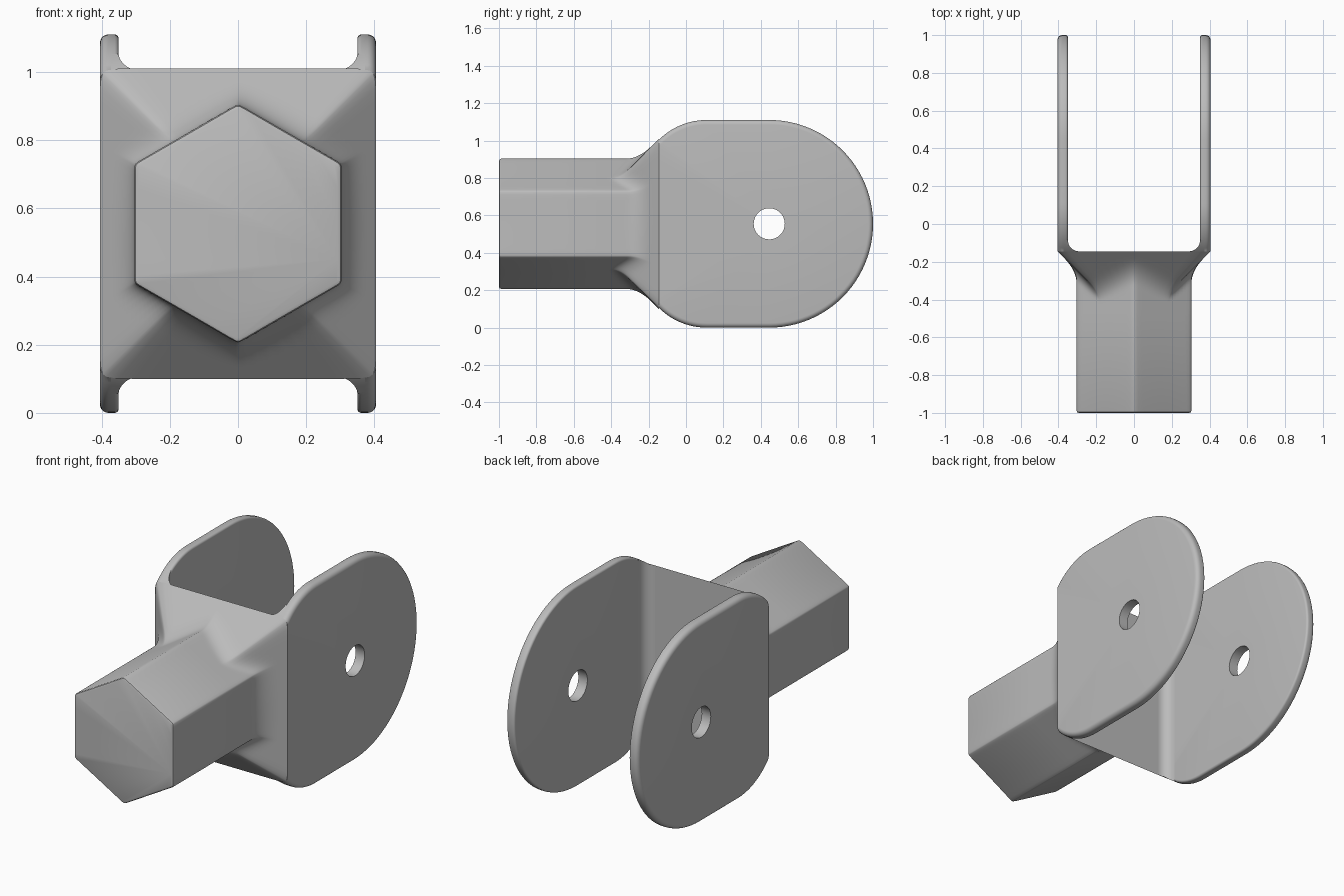
import bpy, bmesh, math

if "Cube" in bpy.data.objects:
    bpy.data.objects.remove(bpy.data.objects["Cube"])

CZ = 0.555          # height of the centre axis
F = -0.145          # back plane of the web, front edge of the plates
ARC_Y, ARC_Z, ARC_R = 0.11, 0.195, 0.36   # plate corner arc (z measured from the axis)
PIN_Y, END_R, HOLE_R = 0.445, 0.555, 0.083

grey = bpy.data.materials.new("grey_metal")
grey.diffuse_color = (0.5, 0.5, 0.5, 1)
grey.use_nodes = True
grey.node_tree.nodes["Principled BSDF"].inputs["Base Color"].default_value = grey.diffuse_color


def loft(name, rings, closed=False):
    """Skin a list of equal-length rings; closed joins the last ring to the first."""
    bm = bmesh.new()
    vs = [[bm.verts.new(p) for p in r] for r in rings]
    n = len(vs[0])
    pairs = list(zip(vs, vs[1:] + vs[:1])) if closed else list(zip(vs, vs[1:]))
    for a, b in pairs:
        for i in range(n):
            j = (i + 1) % n
            bm.faces.new((a[i], a[j], b[j], b[i]))
    if not closed:
        bm.faces.new(vs[0])
        bm.faces.new(vs[-1])
    bmesh.ops.remove_doubles(bm, verts=bm.verts, dist=1e-5)
    bmesh.ops.recalc_face_normals(bm, faces=bm.faces)
    me = bpy.data.meshes.new(name)
    bm.to_mesh(me)
    bm.free()
    me.materials.append(grey)
    ob = bpy.data.objects.new(name, me)
    bpy.context.collection.objects.link(ob)
    bpy.ops.object.select_all(action='DESELECT')
    ob.select_set(True)
    bpy.context.view_layer.objects.active = ob
    bpy.ops.object.shade_smooth_by_angle(angle=math.radians(35))
    return ob


# --- Hexagonal shank blending into the 45-degree tapered web ---
def soft_polygon(theta, sides, p):
    """Polar radius of a convex polygon with slightly rounded corners."""
    s = 0.0
    for ang, dist in sides:
        c = math.cos(theta - ang) / dist
        if c > 0:
            s += (c * 0.3) ** p
    return 0.3 / s ** (1 / p)


HEX = [(math.radians(60 * i), 0.304) for i in range(6)]


def section(y, shrink=0.0):
    d = max(0.0, F - y)
    hx, hz = 0.405 - d, 0.455 - d
    tapered = hx > 0.05
    corner = math.atan2(hz, hx) if tapered else math.radians(50)
    keys = [0, math.radians(30), corner, math.pi / 2]
    quad = []
    for a, b in zip(keys, keys[1:]):
        quad += [a + (b - a) * (0.5 - 0.5 * math.cos(math.pi * i / 10)) for i in range(10)]
    angles = quad + [math.pi - t for t in [math.pi / 2] + quad[:0:-1]]
    angles += [t + math.pi for t in angles]
    pts = []
    for t in angles:
        r = soft_polygon(t, HEX, 80)
        if tapered:
            rect = [(0, hx), (math.pi / 2, hz), (math.pi, hx), (-math.pi / 2, hz)]
            q = soft_polygon(t, rect, 26)
            h = max(0.07 - abs(r - q), 0)
            r = max(r, q) + h * h / 0.28
        r -= shrink
        pts.append((r * math.cos(t), y, CZ + r * math.sin(t)))
    return pts


rings = [section(-1, 0.012), section(-0.9965, 0.0035), section(-0.988)]
rings += [section(F - 0.33 + 0.33 * i / 26) for i in range(27)]
loft("shank_and_web", rings)


# --- Fork plates with a round end, a pin hole and rounded rims ---
def half_outline(t):
    """Upper half of the plate outline, inset by t, from the round end to the front."""
    pts = []
    for i in range(25):
        a = math.pi / 2 * i / 24
        pts.append((PIN_Y + (END_R - t) * math.cos(a), (END_R - t) * math.sin(a)))
    pts += [(PIN_Y + (ARC_Y - PIN_Y) * i / 5, END_R - t) for i in range(1, 5)]
    for i in range(13):
        a = math.pi / 2 + math.pi / 4 * i / 12
        pts.append((ARC_Y + (ARC_R - t) * math.cos(a), ARC_Z + (ARC_R - t) * math.sin(a)))
    top = ARC_Z + ARC_R * math.sqrt(0.5) - math.sqrt(2) * t
    pts += [(F, top * (1 - i / 6)) for i in range(7)]
    return pts


def outline(t):
    up = half_outline(t)
    return up + [(y, -z) for y, z in up[-2:0:-1]]


def hole():
    pts = []
    for y, z in outline(0.02):
        a = math.atan2(z, y - PIN_Y)
        pts.append((PIN_Y + HOLE_R * math.cos(a), HOLE_R * math.sin(a)))
    return pts


XO, XI, RO, RI = 0.405, 0.35, 0.025, 0.012
for side, sx in (("left", -1), ("right", 1)):
    profile = [(XO, hole())]
    for i in range(6):
        a = math.pi / 2 * i / 5
        profile.append((XO - RO * (1 - math.cos(a)), outline(RO * (1 - math.sin(a)))))
    for i in range(5):
        a = math.pi / 2 * i / 4
        profile.append((XI + RI * (1 - math.sin(a)), outline(RI * (1 - math.cos(a)))))
    profile.append((XI, hole()))
    loft(side + "_fork_plate",
         [[(sx * x, y, CZ + z) for y, z in pts] for x, pts in profile], closed=True)

    # Inner fillet where the plate meets the web
    rings = []
    for i in range(9):
        a = math.pi / 2 * i / 8
        x, y = 0.29 + 0.06 * math.sin(a), F + 0.06 * (1 - math.cos(a))
        z = ARC_Z + math.sqrt(ARC_R ** 2 - (y - ARC_Y) ** 2)
        rings.append([(sx * x, y, CZ + z), (sx * 0.372, y, CZ + z),
                      (sx * 0.372, y, CZ - z), (sx * x, y, CZ - z)])
    loft(side + "_inner_fillet", rings)
